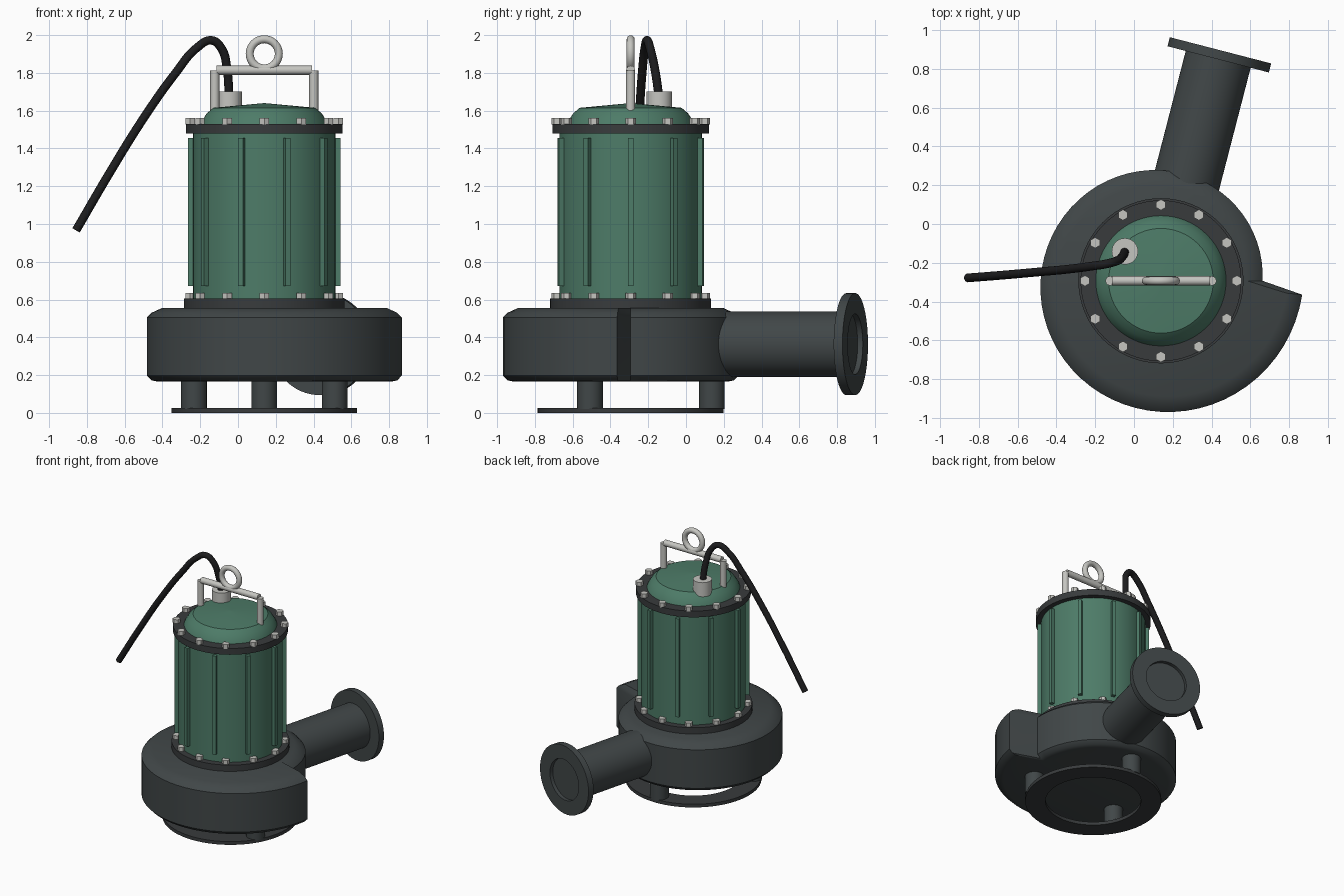
import bpy, bmesh, math
from mathutils import Vector, Matrix

cube = bpy.data.objects.get("Cube")
if cube:
    bpy.data.objects.remove(cube, do_unlink=True)

AXIS = Vector((0.139, -0.293, 0))   # motor centre line


def material(name, rgb, rough=0.5):
    m = bpy.data.materials.new(name)
    m.use_nodes = True
    m.diffuse_color = (*rgb, 1)
    bsdf = m.node_tree.nodes["Principled BSDF"]
    bsdf.inputs["Base Color"].default_value = (*rgb, 1)
    bsdf.inputs["Roughness"].default_value = rough
    return m


GREEN = material("motor_green", (0.075, 0.2, 0.138))
IRON = material("cast_iron_grey", (0.052, 0.062, 0.064))
DARK = material("flange_dark_grey", (0.04, 0.044, 0.046))
STEEL = material("light_steel", (0.56, 0.56, 0.53))
RUBBER = material("black_rubber", (0.012, 0.012, 0.013))


def finish(name, bm, mat, smooth=30):
    bmesh.ops.recalc_face_normals(bm, faces=bm.faces[:])
    me = bpy.data.meshes.new(name)
    bm.to_mesh(me)
    bm.free()
    me.materials.append(mat)
    ob = bpy.data.objects.new(name, me)
    bpy.context.collection.objects.link(ob)
    if smooth:
        bpy.ops.object.select_all(action='DESELECT')
        ob.select_set(True)
        bpy.context.view_layer.objects.active = ob
        bpy.ops.object.shade_smooth_by_angle(angle=math.radians(smooth))
    return ob


def loft(bm, rings, close_path=False, caps=True):
    """Skin a list of equal point loops."""
    loops = [[bm.verts.new(p) for p in r] for r in rings]
    pairs = list(zip(loops, loops[1:]))
    if close_path:
        pairs.append((loops[-1], loops[0]))
    for a, b in pairs:
        for i in range(len(a)):
            j = (i + 1) % len(a)
            bm.faces.new((a[i], a[j], b[j], b[i]))
    if caps and not close_path:
        bm.faces.new(loops[0])
        bm.faces.new(loops[-1])


def lathe(name, profile, mat, matrix=None, n=64, ring=False, smooth=30):
    """Turn (radius, height) points round z, then place the result."""
    bm = bmesh.new()
    turn = [(math.cos(2 * math.pi * k / n), math.sin(2 * math.pi * k / n)) for k in range(n)]
    loft(bm, [[(r * c, r * s, z) for c, s in turn] for r, z in profile], close_path=ring)
    bm.transform(matrix or Matrix.Translation(AXIS))
    return finish(name, bm, mat, smooth)


def rod(name, a, b, r, mat, n=24):
    a, b = Vector(a), Vector(b)
    m = Matrix.Translation(a) @ (b - a).to_track_quat('Z', 'Y').to_matrix().to_4x4()
    return lathe(name, [(r, 0), (r, (b - a).length)], mat, m, n)


def polar(r, degrees, z=0):
    a = math.radians(degrees)
    return AXIS + Vector((r * math.cos(a), r * math.sin(a), z))


# Volute casing: a spiral whose radius grows through one full turn
bm = bmesh.new()
N = 64
section = [(0.06, 0.165), (0.025, 0.172), (0, 0.198), (0, 0.505), (0.025, 0.53), (0.08, 0.555)]
rings = []
for inset, z in section:
    rings.append([polar(0.524 * math.exp(0.34 * k / N) - inset, 360 * k / N, z) for k in range(N)])
loft(bm, rings)
finish("volute_casing", bm, IRON, 35)

# Outlet pipe with a recessed flange, pointing away from the motor axis
out_angle = math.radians(75.5)
out_dir = Vector((math.cos(out_angle), math.sin(out_angle), 0))
out_mat = (Matrix.Translation(AXIS + Vector((0, 0, 0.364)))
           @ out_dir.to_track_quat('Z', 'Y').to_matrix().to_4x4())
lathe("outlet_pipe", [(0.173, 0.3), (0.173, 1.2)], IRON, out_mat)
lathe("outlet_flange", [(0.16, 1.18), (0.27, 1.18), (0.27, 1.228), (0.16, 1.228)],
      IRON, out_mat, ring=True)

# Base ring on three legs
lathe("base_ring", [(0.345, 0), (0.492, 0), (0.492, 0.026), (0.345, 0.026)], DARK, ring=True)
for k in range(3):
    ang = 90 + 120 * k
    rod(f"leg_{k + 1}", polar(0.43, ang, 0.02), polar(0.43, ang, 0.2), 0.068, IRON, 32)

# Motor body, clamping flanges and domed lid
lathe("lower_flange", [(0.426, 0.54), (0.426, 0.605)], DARK)
lathe("motor_body", [(0.377, 0.6), (0.377, 1.49)], GREEN)
lathe("upper_flange", [(0.415, 1.48), (0.415, 1.53)], DARK)
lathe("motor_lid", [(0.338, 1.525), (0.33, 1.545), (0.305, 1.585), (0.27, 1.615), (0.002, 1.64)],
      GREEN, smooth=25)

# Cooling ribs
bm = bmesh.new()
for k in range(10):
    m = (Matrix.Translation(AXIS) @ Matrix.Rotation(math.radians(36 * k), 4, 'Z')
         @ Matrix.Translation((0.383, 0, 1.063)) @ Matrix.Diagonal((0.042, 0.028, 0.785, 1)))
    bmesh.ops.create_cube(bm, size=1, matrix=m)
finish("cooling_ribs", bm, GREEN, 0)

# Hexagonal bolt heads on both flanges
for name, z in (("lower_bolts", 0.605), ("upper_bolts", 1.53)):
    bm = bmesh.new()
    for k in range(12):
        bmesh.ops.create_cone(bm, cap_ends=True, segments=6, radius1=0.028, radius2=0.028,
                              depth=0.034, matrix=Matrix.Translation(polar(0.392, 30 * k, z + 0.014)))
    finish(name, bm, STEEL, 0)

# Lifting handle with an eye
for side, sx in (("left", 1), ("right", -1)):
    rod(f"handle_post_{side}", AXIS + Vector((0.262 * sx, 0, 1.6)),
        AXIS + Vector((0.262 * sx, 0, 1.812)), 0.024, STEEL)
rod("handle_bar", AXIS + Vector((-0.252, 0, 1.814)), AXIS + Vector((0.252, 0, 1.814)), 0.024, STEEL)
eye = [(0.077 + 0.021 * math.cos(t * math.pi / 8), 0.021 * math.sin(t * math.pi / 8)) for t in range(16)]
lathe("lifting_eye", eye, STEEL,
      Matrix.Translation(AXIS + Vector((0, 0, 1.901))) @ Matrix.Rotation(math.pi / 2, 4, 'X'),
      n=48, ring=True, smooth=60)

# Cable gland and power cable
rod("cable_gland", (-0.047, -0.141, 1.59), (-0.047, -0.141, 1.702), 0.068, STEEL, 32)
path = [(-0.047, -0.141, 1.66), (-0.058, -0.165, 1.82), (-0.088, -0.19, 1.93),
        (-0.14, -0.205, 1.972), (-0.215, -0.217, 1.935), (-0.33, -0.232, 1.80),
        (-0.5, -0.248, 1.56), (-0.68, -0.264, 1.27), (-0.857, -0.278, 0.967)]
curve = bpy.data.curves.new("power_cable", 'CURVE')
curve.dimensions = '3D'
curve.bevel_depth = 0.023
curve.bevel_resolution = 4
curve.use_fill_caps = True
curve.resolution_u = 8
spline = curve.splines.new('BEZIER')
spline.bezier_points.add(len(path) - 1)
for bp, p in zip(spline.bezier_points, path):
    bp.co = p
    bp.handle_left_type = bp.handle_right_type = 'AUTO'
curve.materials.append(RUBBER)
bpy.context.collection.objects.link(bpy.data.objects.new("power_cable", curve))
